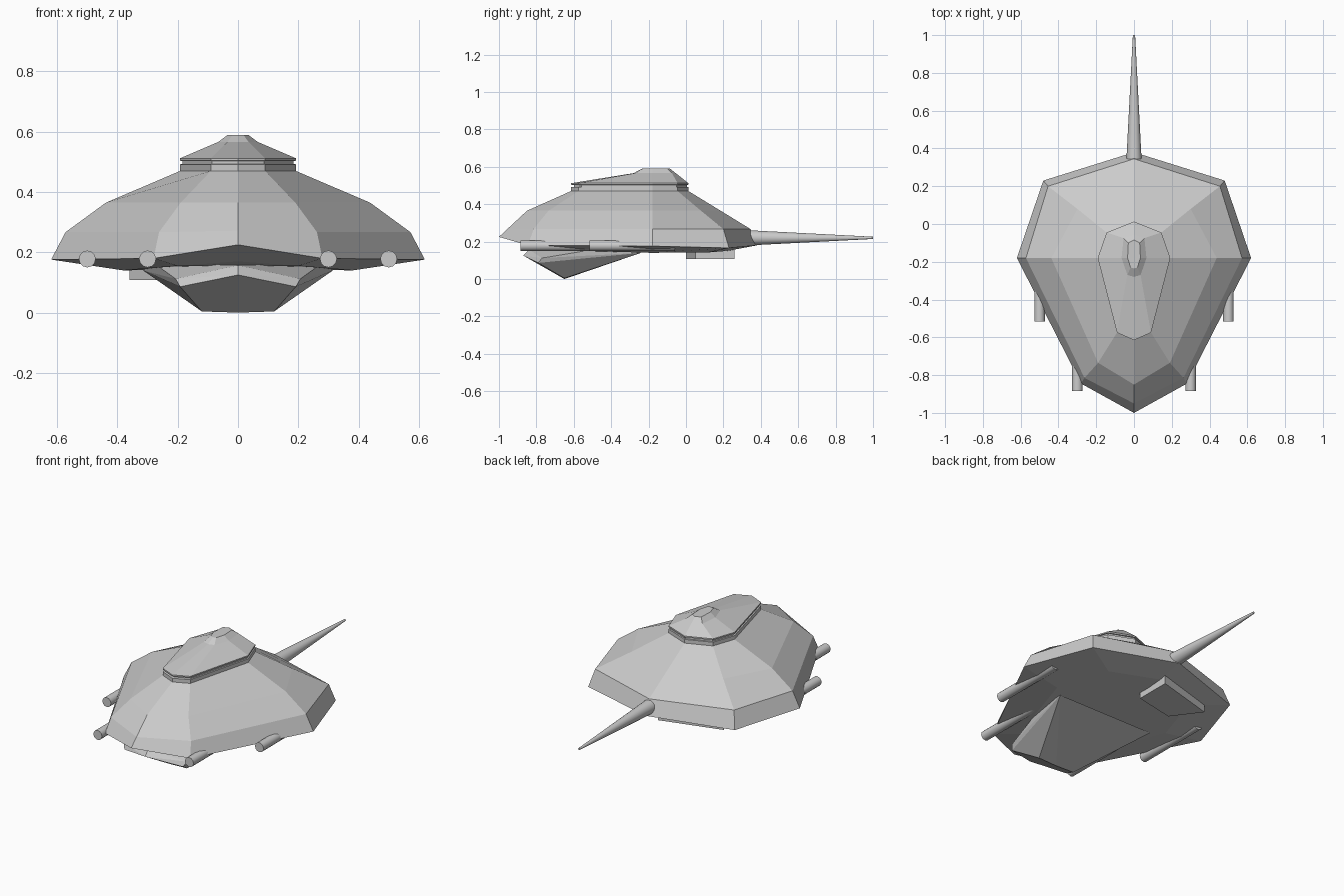
import bpy, bmesh, math

if "Cube" in bpy.data.objects:
    bpy.data.objects.remove(bpy.data.objects["Cube"])

def finish(bm, name, smooth=False):
    bmesh.ops.recalc_face_normals(bm, faces=bm.faces)
    me = bpy.data.meshes.new(name)
    bm.to_mesh(me)
    bm.free()
    for p in me.polygons:
        p.use_smooth = smooth
    ob = bpy.data.objects.new(name, me)
    bpy.context.collection.objects.link(ob)
    return ob

def mirror_ring(half, z=None):
    # half outline from nose to tail on +x, mirrored to a closed octagon
    pts = [(p[0], p[1], p[2] if z is None else z) for p in half]
    return pts + [(-x, y, h) for x, y, h in pts[-2:0:-1]]

def loft(name, rings):
    bm = bmesh.new()
    vs = [[bm.verts.new(p) for p in r] for r in rings]
    n = len(vs[0])
    for a, b in zip(vs, vs[1:]):
        for i in range(n):
            j = (i + 1) % n
            bm.faces.new((a[i], a[j], b[j], b[i]))
    bm.faces.new(vs[0])
    bm.faces.new(vs[-1])
    return finish(bm, name)

def hull(name, pts):
    bm = bmesh.new()
    vs = [bm.verts.new(p) for p in pts]
    res = bmesh.ops.convex_hull(bm, input=vs)
    loose = [v for v in bm.verts if not v.link_faces]
    bmesh.ops.delete(bm, geom=loose, context='VERTS')
    bmesh.ops.dissolve_limit(bm, angle_limit=0.02, verts=bm.verts, edges=bm.edges)
    return finish(bm, name)

def rod(name, x, y0, y1, z, r0, r1, sides):
    bpy.ops.mesh.primitive_cone_add(vertices=sides, radius1=r0, radius2=r1, depth=y1 - y0,
                                    location=(x, (y0 + y1) / 2, z), rotation=(-math.pi / 2, 0, 0))
    ob = bpy.context.object
    ob.name = name
    bpy.ops.object.shade_smooth_by_angle(angle=math.radians(40))
    return ob

# faceted main hull: underside, rim, shoulder and roof rings
collar = [(0, -.615), (.09, -.575), (.192, -.18), (.145, -.045), (0, .013)]
under = [(0, -.80, .17), (.2, -.72, .155), (.38, -.19, .14), (.28, .12, .142), (0, .22, .15)]
rim = [(0, -1, .225), (.28, -.845, .18), (.62, -.18, .176), (.48, .23, .166), (0, .38, .18)]
shoulder = [(0, -.95, .272), (.262, -.815, .267), (.572, -.18, .267), (.455, .2, .267), (0, .345, .267)]
upper = [(0, -.85), (.19, -.735), (.438, -.18), (.30, .08), (0, .185)]
loft("main_hull", [mirror_ring(under), mirror_ring(rim), mirror_ring(shoulder),
                   mirror_ring(upper, .365), mirror_ring(collar, .47)])

# collar with a thin groove
inner = [(x * .96, -.18 + (y + .18) * .96) for x, y in collar]
loft("collar", [mirror_ring(collar, .468), mirror_ring(collar, .492), mirror_ring(inner, .493),
                mirror_ring(inner, .503), mirror_ring(collar, .504), mirror_ring(collar, .512)])

# turret roof and raised cap
mid = [(0, -.28), (.035, -.27), (.066, -.18), (.055, -.075), (0, -.055)]
top = [(0, -.235), (.018, -.23), (.034, -.18), (.03, -.10), (0, -.085)]
loft("turret_roof", [mirror_ring(collar, .512), mirror_ring(mid, .566), mirror_ring(top, .59)])

# belly keel with chin lip
keel = [(0, -.84, .157), (0, -.87, .125), (0, -.24, .14), (0, -.65, 0)]
for s in (-1, 1):
    keel += [(s * .207, -.77, .112), (s * .192, -.79, .086), (s * .12, -.65, .004),
             (s * .315, -.24, .14), (s * .28, -.45, .165)]
hull("belly_keel", keel)

# chevron plate under the rear left
chevron = [(0, .26), (-.36, .16), (-.24, 0), (0, .05)]
loft("belly_plate", [[(x, y, z) for x, y in chevron] for z in (.108, .16)])

# side cannons
for side, s in (("left", -1), ("right", 1)):
    rod(f"front_cannon_{side}", s * .3, -.885, -.43, .178, .028, .028, 12)
    rod(f"rear_cannon_{side}", s * .5, -.515, -.06, .178, .028, .028, 12)

# tail spike
rod("tail_spike", 0, .345, 1, .22, .04, .006, 24)
